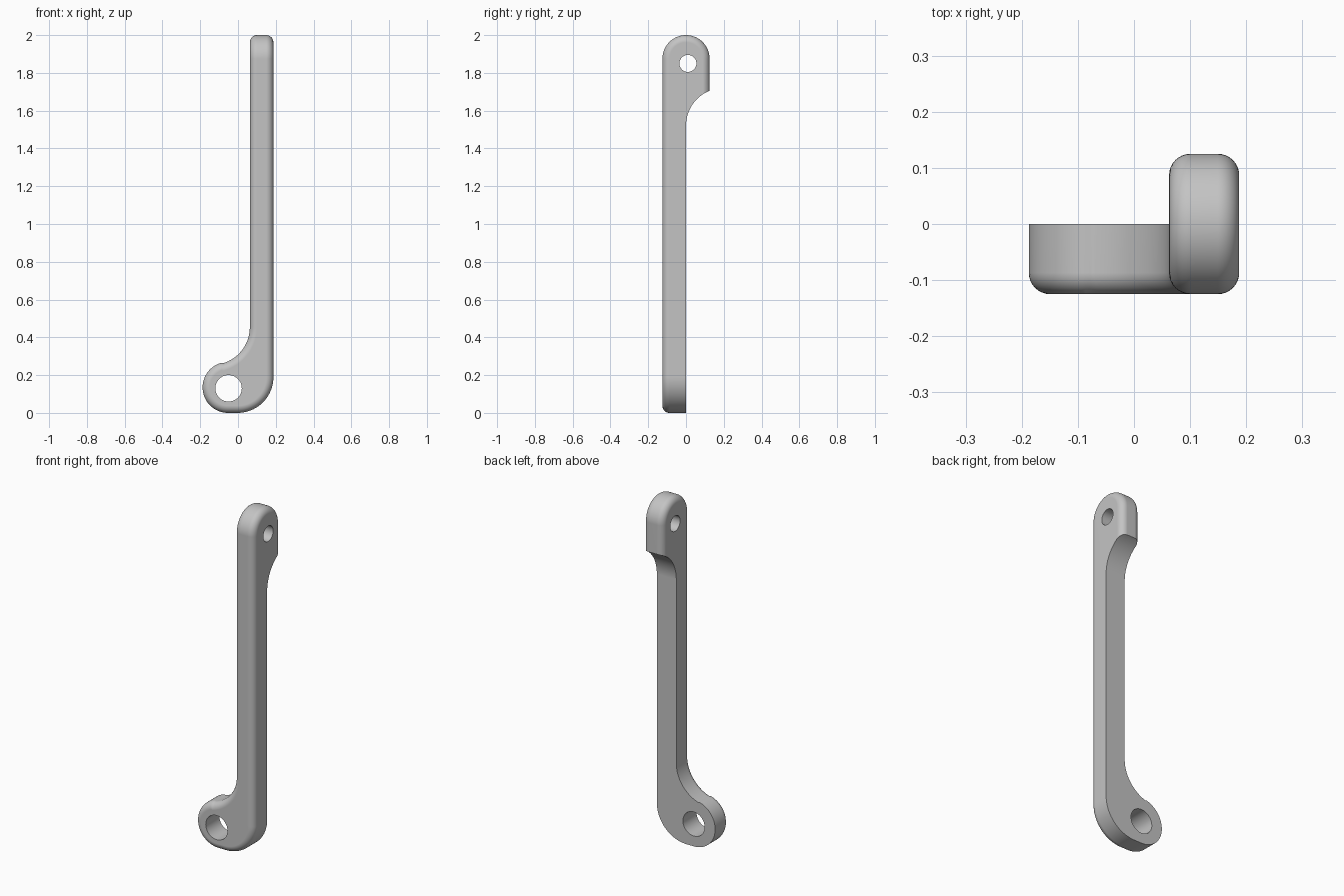
import bpy, bmesh
from math import cos, sin, radians
from mathutils import Vector

cube = bpy.data.objects.get("Cube")
if cube:
    bpy.data.objects.remove(cube, do_unlink=True)

HALF = 0.125                    # half depth of the head, full thickness of the bar
LEFT, RIGHT = 0.0625, 0.1875    # side faces of the bar
ROUND = 0.038                   # radius of the rounded rims
SPLIT = 1.0                     # height where foot half and head half meet

metal = bpy.data.materials.new("plain grey")
metal.use_nodes = True
grey = (0.55, 0.55, 0.55, 1)
metal.diffuse_color = grey
metal.node_tree.nodes["Principled BSDF"].inputs["Base Color"].default_value = grey


def arc(cx, cz, r, start, end, n=28):
    angles = [radians(start + (end - start) * i / n) for i in range(n + 1)]
    return [(cx + r * cos(a), cz + r * sin(a)) for a in angles]


def extrude(name, outline, axis, low, high, round_at=()):
    """Extrude an outline along x (0) or y (1), rounding the rims at given positions."""
    bm = bmesh.new()
    place = lambda u, v: (low, u, v) if axis == 0 else (u, low, v)
    face = bm.faces.new([bm.verts.new(place(u, v)) for u, v in outline])
    new = bmesh.ops.extrude_face_region(bm, geom=[face], use_keep_orig=True)["geom"]
    step = Vector((0, 0, 0))
    step[axis] = high - low
    bmesh.ops.translate(bm, vec=step, verts=[g for g in new if isinstance(g, bmesh.types.BMVert)])
    bmesh.ops.recalc_face_normals(bm, faces=bm.faces)
    rims = [e for e in bm.edges
            if any(all(abs(v.co[axis] - p) < 1e-5 for v in e.verts) for p in round_at)]
    if rims:
        bmesh.ops.bevel(bm, geom=rims, offset=ROUND, segments=8, profile=0.5,
                        affect='EDGES', clamp_overlap=False)
    mesh = bpy.data.meshes.new(name)
    bm.to_mesh(mesh)
    bm.free()
    obj = bpy.data.objects.new(name, mesh)
    bpy.context.collection.objects.link(obj)
    return obj


def activate(obj):
    bpy.ops.object.select_all(action='DESELECT')
    obj.select_set(True)
    bpy.context.view_layer.objects.active = obj


def cut(obj, cutter):
    activate(obj)
    mod = obj.modifiers.new("cut", 'BOOLEAN')
    mod.operation, mod.solver, mod.object = 'DIFFERENCE', 'EXACT', cutter
    bpy.ops.object.modifier_apply(modifier=mod.name)
    bpy.data.objects.remove(cutter, do_unlink=True)


# Foot half: offset eye, swept into the bar by an inner and an outer curve
foot_outline = (
    arc(-0.0525, 0.135, 0.135, 104.7, 270)
    + arc(-0.0025, 0.19, 0.19, -90, 0)
    + [(RIGHT, 1.2), (LEFT, 1.2)]
    + arc(-0.1375, 0.454, 0.2, 0, -75.3)[:-1]
)
foot = extrude("foot", foot_outline, 1, -HALF, 0, [-HALF])

# Head half: round-topped block, hollowed behind below the head
head_outline = arc(0, 2 - HALF, HALF, 0, 180) + [(-HALF, 0.7), (HALF, 0.7)]
head = extrude("head", head_outline, 0, LEFT, RIGHT, [LEFT, RIGHT])
relief = arc(0.2, 1.52, 0.2, 180, 90) + [(0.3, 1.72), (0.3, 0.5), (0, 0.5)]
cut(head, extrude("relief_cutter", relief, 0, -0.1, 0.4))

# Trim both halves at the split and weld them into one lever
bm = bmesh.new()
for part, side in ((foot, 1), (head, -1)):
    piece = bmesh.new()
    piece.from_mesh(part.data)
    bmesh.ops.bisect_plane(piece, geom=piece.verts[:] + piece.edges[:] + piece.faces[:],
                           plane_co=(0, 0, SPLIT), plane_no=(0, 0, side), clear_outer=True)
    piece.to_mesh(part.data)
    piece.free()
    bm.from_mesh(part.data)
    bpy.data.objects.remove(part, do_unlink=True)
bmesh.ops.remove_doubles(bm, verts=bm.verts, dist=0.0005)
bmesh.ops.recalc_face_normals(bm, faces=bm.faces)
mesh = bpy.data.meshes.new("lever_arm")
bm.to_mesh(mesh)
bm.free()
lever = bpy.data.objects.new("lever_arm", mesh)
bpy.context.collection.objects.link(lever)

# Pin holes through the foot and the head
cut(lever, extrude("foot_hole", arc(-0.05, 0.13, 0.07, 0, 360, 48)[:-1], 1, -0.3, 0.3))
cut(lever, extrude("head_hole", arc(0.01, 1.85, 0.045, 0, 360, 48)[:-1], 0, -0.1, 0.4))

# Finish
lever.data.materials.clear()
lever.data.materials.append(metal)
activate(lever)
bpy.ops.object.shade_smooth_by_angle(angle=radians(35))
weighted = lever.modifiers.new("even shading", 'WEIGHTED_NORMAL')
weighted.keep_sharp = True
